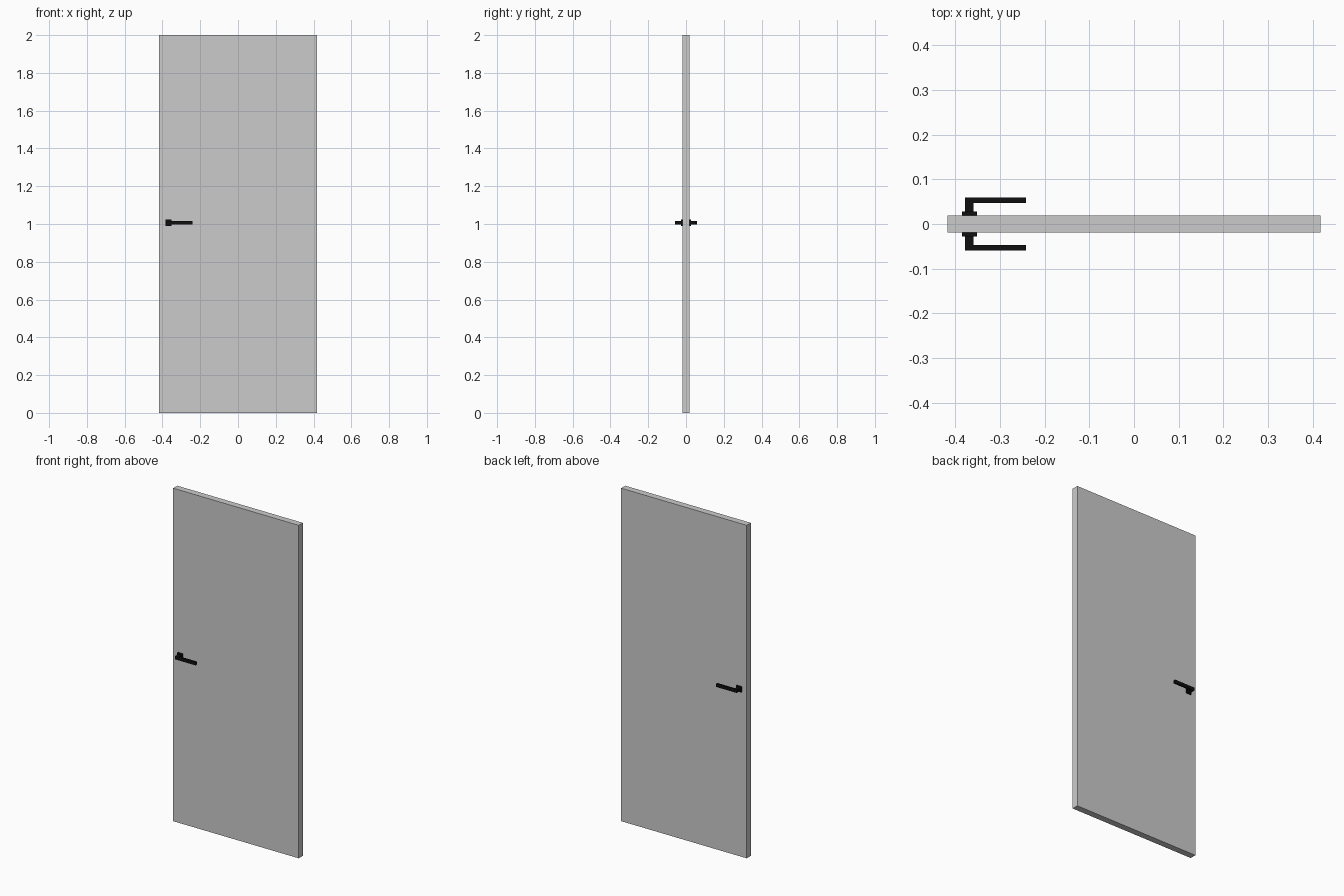
import bpy, bmesh

if "Cube" in bpy.data.objects:
    bpy.data.objects.remove(bpy.data.objects["Cube"])

black = bpy.data.materials.new("black_metal")
black.diffuse_color = (0.005, 0.005, 0.005, 1)
black.use_nodes = True
black.node_tree.nodes["Principled BSDF"].inputs["Base Color"].default_value = black.diffuse_color


def prism(name, outline, z0, z1, mat=None):
    """Extrude an xy outline from z0 to z1."""
    bm = bmesh.new()
    face = bm.faces.new([bm.verts.new((x, y, z0)) for x, y in outline])
    ext = bmesh.ops.extrude_face_region(bm, geom=[face])
    for v in ext["geom"]:
        if isinstance(v, bmesh.types.BMVert):
            v.co.z = z1
    bmesh.ops.recalc_face_normals(bm, faces=bm.faces)
    mesh = bpy.data.meshes.new(name)
    bm.to_mesh(mesh)
    bm.free()
    obj = bpy.data.objects.new(name, mesh)
    bpy.context.collection.objects.link(obj)
    if mat:
        mesh.materials.append(mat)
    return obj


def rect(x0, x1, y0, y1):
    return [(x0, y0), (x1, y0), (x1, y1), (x0, y1)]


# Door slab
W, T = 0.417, 0.0195
prism("door_panel", rect(-W, W, -T, T), 0, 2)

# Handle on each face: square backplate and L-shaped lever
HX, HZ = -0.368, 1.007
for side, s in (("front", -1), ("back", 1)):
    prism(side + "_backplate", rect(HX - 0.0167, HX + 0.0167, s * T, s * 0.0275),
          HZ - 0.0167, HZ + 0.0167, black)
    lever = [(HX - 0.0095, 0.0275), (HX + 0.0095, 0.0275), (HX + 0.0095, 0.0465),
             (-0.241, 0.0465), (-0.241, 0.0587), (HX - 0.0095, 0.0587)]
    prism(side + "_lever", [(x, s * y) for x, y in lever], HZ - 0.0095, HZ + 0.0095, black)
